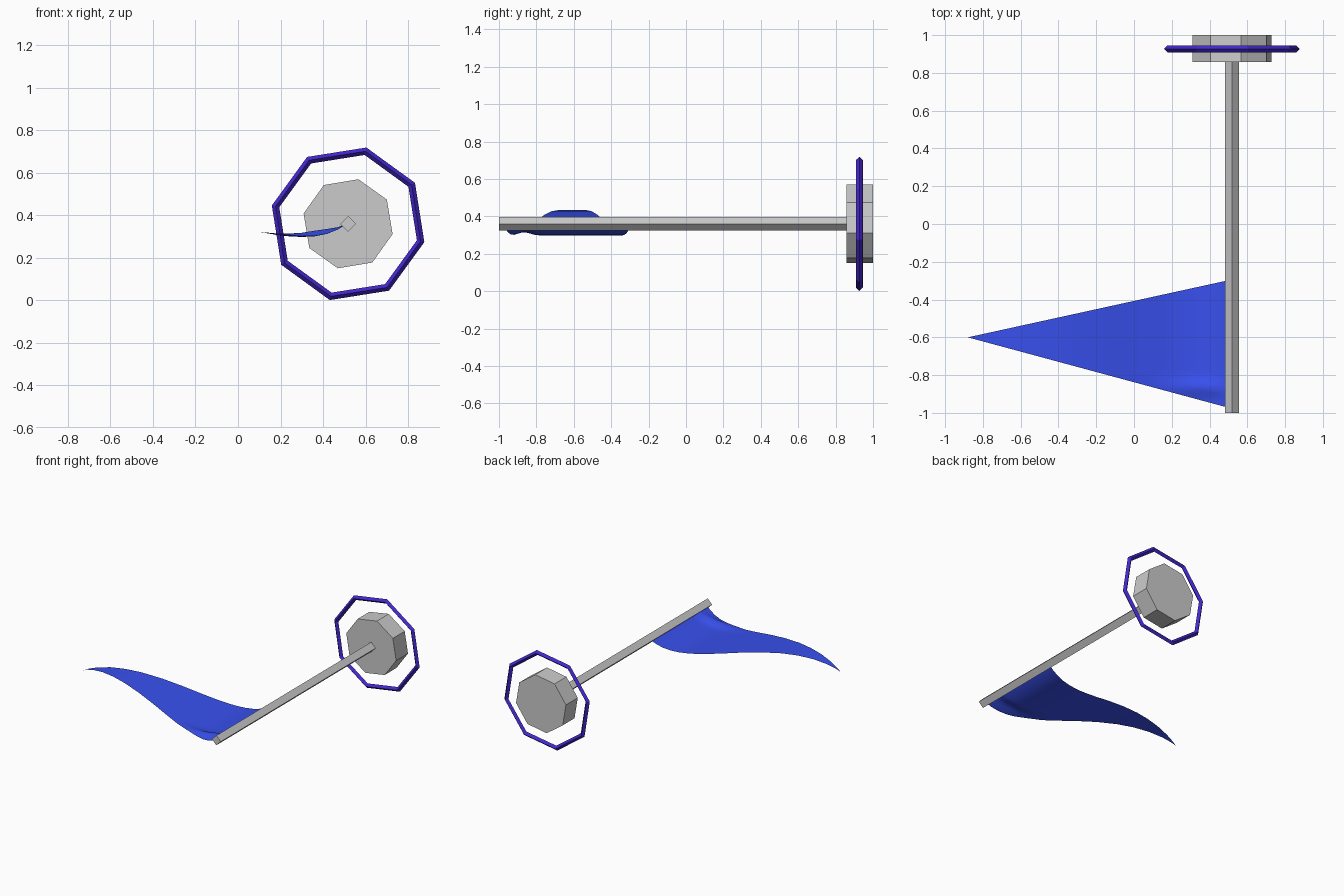
import bpy, bmesh
from math import radians, exp

if "Cube" in bpy.data.objects:
    bpy.data.objects.remove(bpy.data.objects["Cube"])

CX, CZ = 0.518, 0.36   # pole axis, running along y


def material(name, color):
    m = bpy.data.materials.new(name)
    m.diffuse_color = color
    m.use_nodes = True
    m.node_tree.nodes["Principled BSDF"].inputs["Base Color"].default_value = m.diffuse_color
    return m


def rod(name, sides, radius, y0, y1, turn=0):
    bpy.ops.mesh.primitive_cylinder_add(
        vertices=sides, radius=radius, depth=y1 - y0,
        location=(CX, (y0 + y1) / 2, CZ),
        rotation=(radians(90), radians(-turn), 0))
    bpy.context.object.name = name


# square pole and octagonal weight at its back end
rod("pole", 4, 0.037, -1.0, 0.87)
rod("end_weight", 8, 0.215, 0.858, 1.0, 32)

# octagonal ring around the weight
bpy.ops.mesh.primitive_torus_add(
    major_segments=8, minor_segments=4, major_radius=0.351, minor_radius=0.018,
    location=(CX, 0.927, CZ), rotation=(radians(90), radians(-31.5), 0))
ring = bpy.context.object
ring.name = "ring"
ring.data.materials.append(material("ring_blue", (0.06, 0.02, 0.62, 1)))

# waving pennant: height profile along x, tapering to a point
wave = [(-0.88, 0.365), (-0.84, 0.385), (-0.78, 0.406), (-0.68, 0.426),
        (-0.57, 0.433), (-0.45, 0.428), (-0.3, 0.408), (-0.15, 0.378),
        (0.0, 0.343), (0.1, 0.322), (0.18, 0.308), (0.24, 0.301),
        (0.3, 0.298), (0.36, 0.301), (0.42, 0.313), (0.47, 0.333), (0.51, 0.357)]
ROWS = 24
bm = bmesh.new()
tip = bm.verts.new((wave[0][0], -0.6, wave[0][1]))
prev = None
for x, z in wave[1:]:
    t = (x - wave[0][0]) / 1.37
    y0, y1 = -0.6 - 0.37 * t, -0.6 + 0.30 * t
    # small fold near the front corner, fading out at the pole
    fold = 0.028 * max(0, min(1, (x - 0.12) / 0.25)) * max(0, min(1, (0.52 - x) / 0.12))
    col = []
    for i in range(ROWS + 1):
        y = y0 + (y1 - y0) * i / ROWS
        col.append(bm.verts.new((x, y, z + fold * exp(-((y + 0.865) / 0.04) ** 2))))
    for i in range(ROWS):
        if prev:
            bm.faces.new((prev[i], col[i], col[i + 1], prev[i + 1]))
        else:
            bm.faces.new((tip, col[i], col[i + 1]))
    prev = col
for f in bm.faces:
    f.smooth = True
me = bpy.data.meshes.new("pennant")
bm.to_mesh(me)
bm.free()
me.materials.append(material("pennant_blue", (0.04, 0.08, 0.85, 1)))
flag = bpy.data.objects.new("pennant", me)
bpy.context.collection.objects.link(flag)
